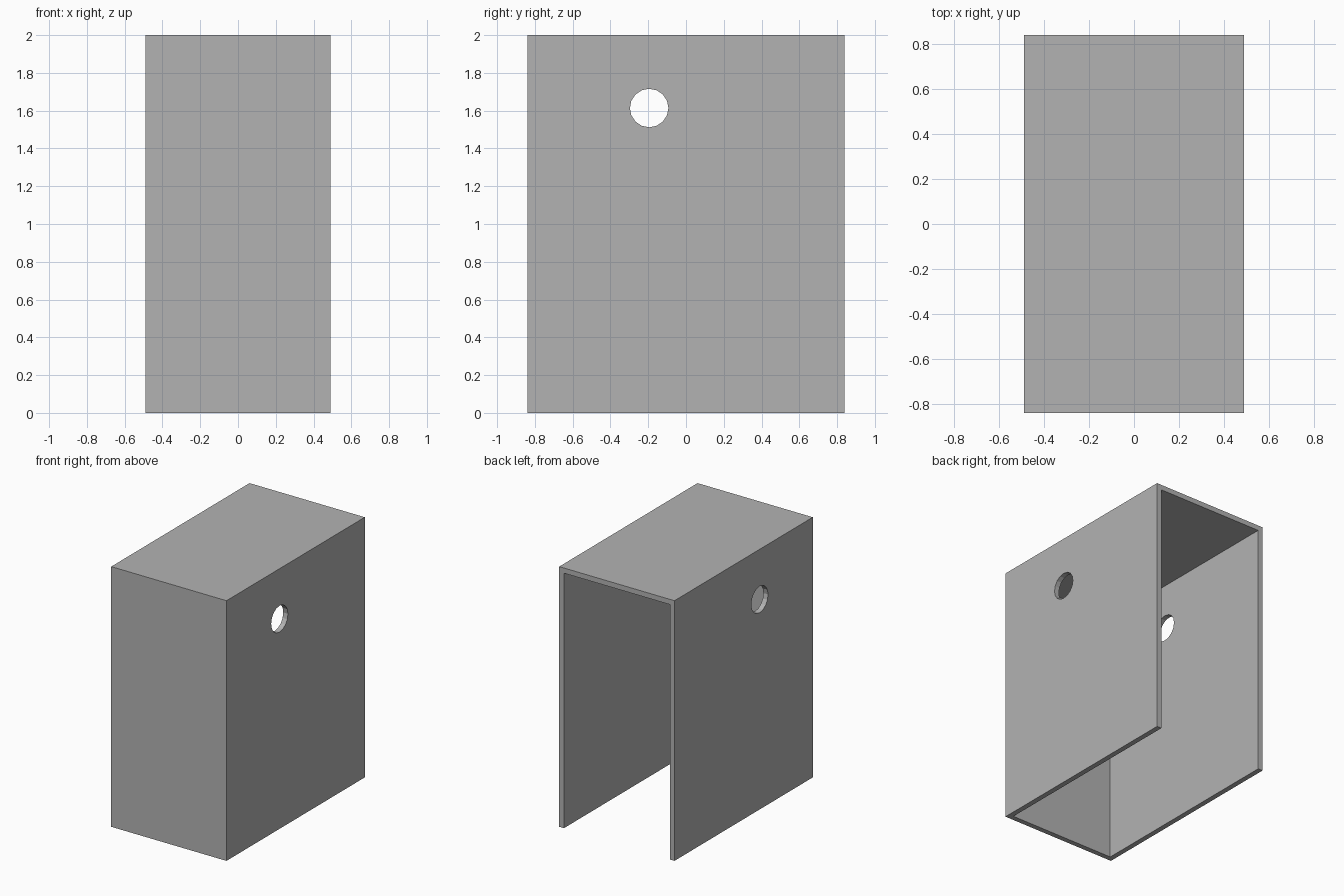
import bpy
import math

default = bpy.data.objects.get("Cube")
if default:
    bpy.data.objects.remove(default, do_unlink=True)

WIDTH, DEPTH, HEIGHT = 0.98, 1.68, 2.0
WALL = 0.04

grey = bpy.data.materials.new("plain_grey")
grey.use_nodes = True
colour = (0.45, 0.45, 0.45, 1)
grey.diffuse_color = colour
grey.node_tree.nodes["Principled BSDF"].inputs["Base Color"].default_value = colour


def box(name, low, high):
    """Box between two opposite corners."""
    centre = [(a + b) / 2 for a, b in zip(low, high)]
    bpy.ops.mesh.primitive_cube_add(size=1, location=centre)
    obj = bpy.context.object
    obj.name = name
    obj.scale = [b - a for a, b in zip(low, high)]
    bpy.ops.object.transform_apply(location=True, rotation=True, scale=True)
    obj.data.materials.append(grey)
    return obj


def cut(target, cutter):
    """Subtract the cutter from the target, then discard it."""
    cutter.hide_render = True
    mod = target.modifiers.new("cut", 'BOOLEAN')
    mod.operation = 'DIFFERENCE'
    mod.solver = 'EXACT'
    mod.object = cutter
    bpy.context.view_layer.objects.active = target
    bpy.ops.object.modifier_apply(modifier=mod.name)
    bpy.data.objects.remove(cutter, do_unlink=True)


# Outer cover: top, front and two side walls
x, y = WIDTH / 2, DEPTH / 2
cover = box("cover_shell", (-x, -y, 0), (x, y, HEIGHT))

# Cavity, open at the back and the bottom
cut(cover, box("cavity_cutter", (-x + WALL, -y + WALL, -1),
               (x - WALL, y + 1, HEIGHT - WALL)))

# Round hole through both side walls
bpy.ops.mesh.primitive_cylinder_add(vertices=16, radius=0.102, depth=2,
                                    location=(0, -0.195, 1.614),
                                    rotation=(0, math.pi / 2, 0))
hole = bpy.context.object
hole.name = "hole_cutter"
hole.data.materials.append(grey)
cut(cover, hole)
